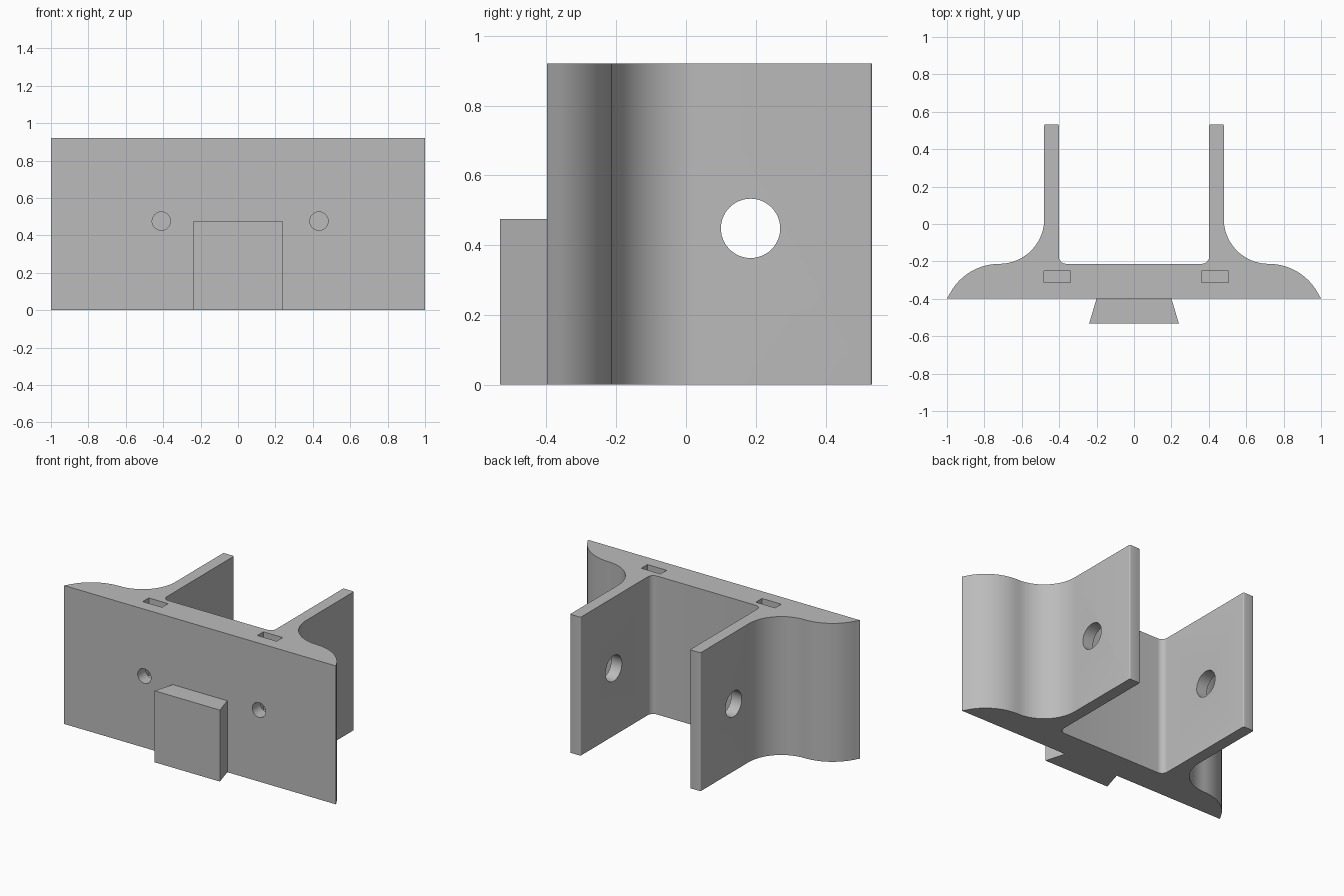
import bpy
import bmesh
from math import cos, sin, radians
from mathutils import Matrix

default = bpy.data.objects.get("Cube")
if default:
    bpy.data.objects.remove(default, do_unlink=True)

HEIGHT = 0.92
FRONT, BACK = -0.398, 0.533
WEB = -0.213                  # rear face of the base plate
ARM_IN, ARM_OUT = 0.402, 0.48

grey = bpy.data.materials.new("plain grey")
grey.use_nodes = True
colour = (0.5, 0.5, 0.5, 1)
grey.diffuse_color = colour
grey.node_tree.nodes["Principled BSDF"].inputs["Base Color"].default_value = colour


def arc(cx, cy, r, start, end, steps):
    angles = [radians(start + (end - start) * i / steps) for i in range(steps + 1)]
    return [(cx + r * cos(a), cy + r * sin(a)) for a in angles]


def finish(name, bm):
    bmesh.ops.recalc_face_normals(bm, faces=bm.faces)
    mesh = bpy.data.meshes.new(name)
    bm.to_mesh(mesh)
    bm.free()
    mesh.materials.append(grey)
    obj = bpy.data.objects.new(name, mesh)
    bpy.context.collection.objects.link(obj)
    return obj


def extrude(name, outline, z0, z1):
    bm = bmesh.new()
    face = bm.faces.new([bm.verts.new((x, y, z0)) for x, y in outline])
    grown = bmesh.ops.extrude_face_region(bm, geom=[face])["geom"]
    top = [v for v in grown if isinstance(v, bmesh.types.BMVert)]
    bmesh.ops.translate(bm, verts=top, vec=(0, 0, z1 - z0))
    return finish(name, bm)


def cylinder(name, centre, radius, length, axis):
    bm = bmesh.new()
    bmesh.ops.create_cone(bm, cap_ends=True, segments=48, radius1=radius,
                          radius2=radius, depth=length,
                          matrix=Matrix.Translation(centre) @ Matrix.Rotation(radians(90), 4, axis))
    return finish(name, bm)


def cut(target, cutter):
    mod = target.modifiers.new(cutter.name, "BOOLEAN")
    mod.operation = "DIFFERENCE"
    mod.solver = "EXACT"
    mod.object = cutter
    bpy.context.view_layer.objects.active = target
    bpy.ops.object.modifier_apply(modifier=mod.name)
    bpy.data.objects.remove(cutter, do_unlink=True)


# Bracket: flared base plate with two arms, one half outlined then mirrored
flare, fillet, inner, tip = 0.3, 0.24, 0.04, 0.008
half = arc(0.72, WEB - flare, flare, 22.5, 90, 16)
half[0] = (1, FRONT)
half += arc(ARM_OUT + fillet, WEB + fillet, fillet, 270, 180, 20)[1:]
half += arc(ARM_OUT - tip, BACK - tip, tip, 0, 90, 4)
half += arc(ARM_IN + tip, BACK - tip, tip, 90, 180, 4)
half += arc(ARM_IN - inner, WEB + inner, inner, 0, -90, 8)
outline = half + [(-x, y) for x, y in reversed(half)]
bracket = extrude("bracket", outline, 0, HEIGHT)

# Pivot hole through both arms
cut(bracket, cylinder("pivot_hole", (0, 0.185, 0.448), 0.085, 1.4, "Y"))

# Nut slots from the top and screw holes from the front
for x in (-0.41, 0.433):
    w, y0, y1 = 0.071, -0.314, -0.25
    slot = [(x - w, y0), (x + w, y0), (x + w, y1), (x - w, y1)]
    cut(bracket, extrude("nut_slot", slot, 0.405, HEIGHT + 0.1))
    cut(bracket, cylinder("screw_hole", (x, -0.38, 0.476), 0.049, 0.2, "X"))

# Dovetail block on the front
dovetail = extrude("dovetail_block",
                   [(-0.24, -0.533), (0.24, -0.533), (0.2, FRONT), (-0.2, FRONT)],
                   0, 0.475)

# Smooth curves, keep hard edges
bpy.ops.object.select_all(action="DESELECT")
bracket.select_set(True)
bpy.context.view_layer.objects.active = bracket
bpy.ops.object.shade_smooth_by_angle(angle=radians(30))
